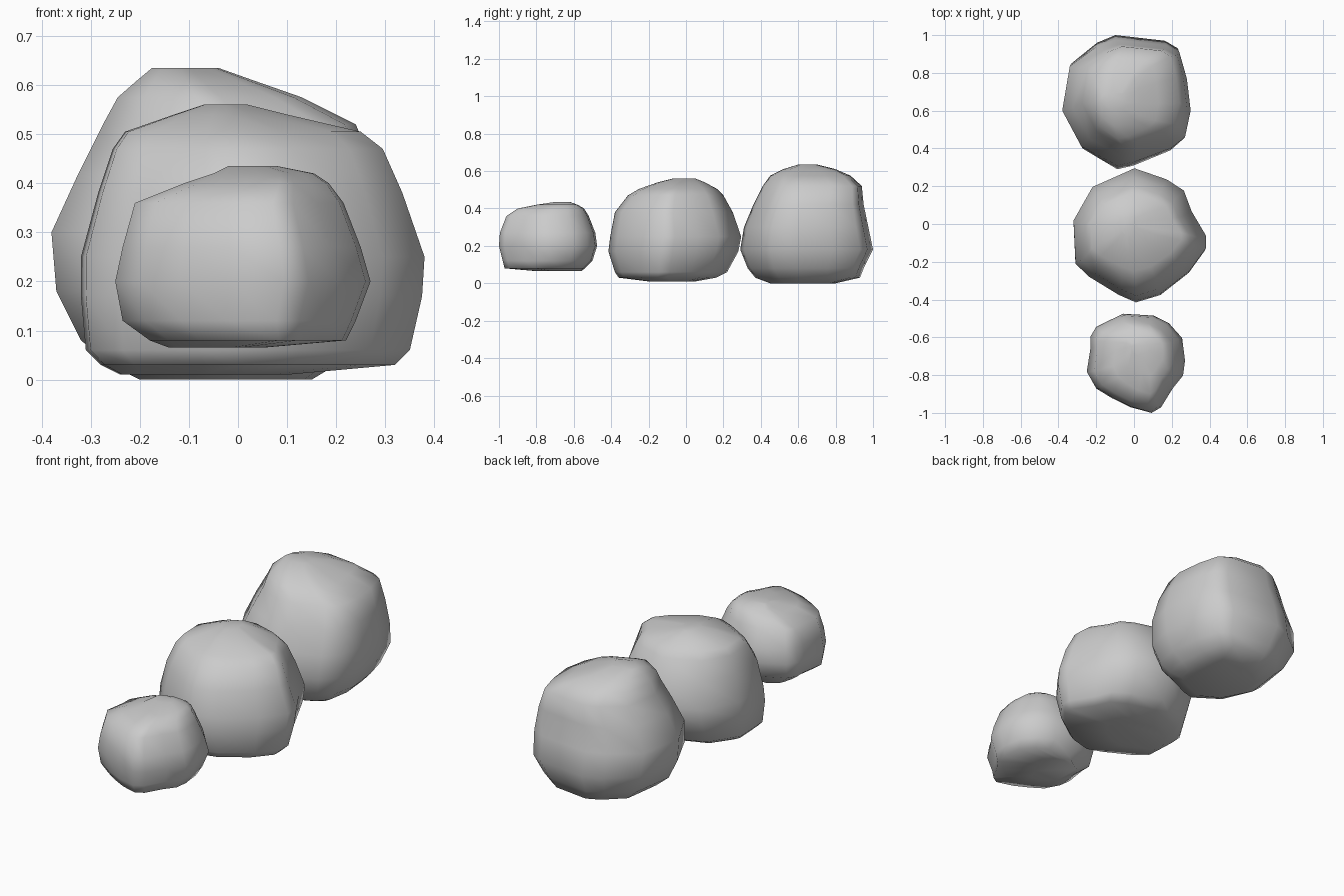
import bpy
import bmesh

default_cube = bpy.data.objects.get("Cube")
if default_cube:
    bpy.data.objects.remove(default_cube, do_unlink=True)


def make_material(name, colour):
    material = bpy.data.materials.new(name)
    material.use_nodes = True
    material.diffuse_color = colour
    material.node_tree.nodes["Principled BSDF"].inputs["Base Color"].default_value = colour
    return material


def fit(value, low, high, new_low, new_high):
    """Move a value from one range to another."""
    return new_low + (value - low) / (high - low) * (new_high - new_low)


def build_boulder(name, outline, levels, material):
    """Loft the plan outline through levels of (z, left, right, front, back)."""
    xs = [x for x, y in outline]
    ys = [y for x, y in outline]
    bm = bmesh.new()
    rings = []
    for z, left, right, front, back in levels:
        ring = []
        for x, y in outline:
            px = fit(x, min(xs), max(xs), left, right)
            py = fit(y, min(ys), max(ys), front, back)
            ring.append(bm.verts.new((px, py, z)))
        rings.append(ring)

    # Side bands between neighbouring rings
    count = len(outline)
    for lower, upper in zip(rings, rings[1:]):
        for i in range(count):
            j = (i + 1) % count
            bm.faces.new((lower[i], lower[j], upper[j], upper[i]))

    # Flat caps on the underside and the crown
    bm.faces.new(rings[0])
    bm.faces.new(rings[-1])
    bmesh.ops.recalc_face_normals(bm, faces=bm.faces)

    mesh = bpy.data.meshes.new(name)
    bm.to_mesh(mesh)
    bm.free()
    mesh.materials.append(material)
    mesh.shade_smooth()
    boulder = bpy.data.objects.new(name, mesh)
    bpy.context.collection.objects.link(boulder)
    return boulder


stone = make_material("stone grey", (0.6, 0.6, 0.6, 1))

# Large boulder at the back, its crown leaning to the right
build_boulder(
    "large_boulder",
    [(-.10, 1), (.17, .97), (.24, .93), (.28, .78), (.30, .6), (.27, .45),
     (.2, .39), (0, .31), (-.09, .29), (-.28, .4), (-.38, .6), (-.34, .85), (-.2, .96)],
    [(0, -.2, .15, .45, .8),
     (.03, -.26, .2, .37, .93),
     (.08, -.32, .25, .33, .95),
     (.18, -.37, .29, .29, 1),
     (.3, -.38, .3, .31, .975),
     (.42, -.325, .28, .36, .95),
     (.52, -.275, .24, .41, .94),
     (.575, -.245, .13, .45, .88),
     (.61, -.205, .03, .52, .8),
     (.635, -.175, -.04, .6, .7)],
    stone)

# Medium boulder in the middle
build_boulder(
    "medium_boulder",
    [(0, .3), (.17, .24), (.26, .18), (.3, .07), (.375, -.06), (.375, -.13), (.29, -.25),
     (.14, -.37), (.01, -.41), (-.08, -.37), (-.24, -.27), (-.31, -.2), (-.32, .02), (-.22, .2)],
    [(.01, -.24, .1, -.2, .05),
     (.03, -.28, .32, -.36, .16),
     (.06, -.31, .35, -.38, .22),
     (.17, -.32, .375, -.415, .28),
     (.25, -.32, .38, -.405, .295),
     (.38, -.285, .335, -.38, .25),
     (.47, -.255, .295, -.31, .2),
     (.505, -.23, .25, -.25, .165),
     (.54, -.13, .1, -.15, .1),
     (.56, -.07, .02, -.07, .05)],
    stone)

# Small boulder at the front, raised a little above the others
build_boulder(
    "small_boulder",
    [(-.06, -.47), (.1, -.48), (.18, -.52), (.25, -.6), (.265, -.72), (.255, -.8),
     (.2, -.87), (.14, -.97), (.09, -1), (-.02, -.97), (-.12, -.92), (-.2, -.87),
     (-.25, -.78), (-.23, -.65), (-.23, -.59), (-.2, -.54)],
    [(.065, -.14, .05, -.8, -.56),
     (.08, -.18, .22, -.97, -.54),
     (.12, -.235, .24, -.98, -.5),
     (.2, -.25, .27, -1, -.475),
     (.27, -.235, .25, -.995, -.485),
     (.36, -.21, .215, -.96, -.52),
     (.4, -.11, .185, -.9, -.545),
     (.42, -.05, .155, -.8, -.58),
     (.435, -.02, .08, -.7, -.62)],
    stone)
